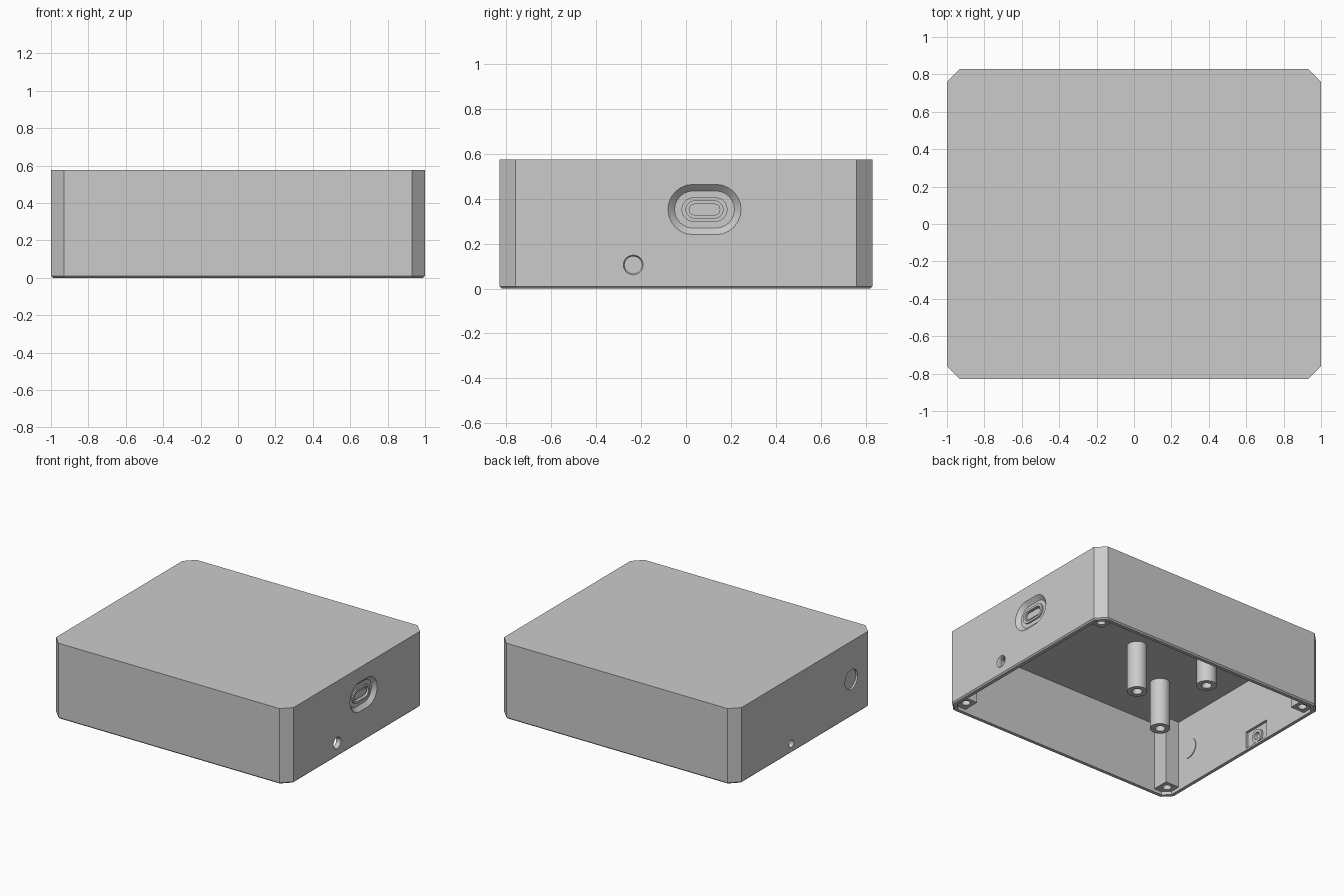
import bpy
import bmesh
from math import cos, sin, pi
from mathutils import Vector

if "Cube" in bpy.data.objects:
    bpy.data.objects.remove(bpy.data.objects["Cube"])

grey = bpy.data.materials.new("plain_grey")
grey.use_nodes = True
COLOUR = (0.6, 0.6, 0.6, 1)
grey.diffuse_color = COLOUR
grey.node_tree.nodes["Principled BSDF"].inputs["Base Color"].default_value = COLOUR

HX, HY, TOP, CORNER = 1.0, 0.83, 0.575, 0.07
WALL, CEILING = 0.035, 0.54


def loft(name, rings):
    """Skin a list of equal point rings and cap both ends."""
    bm = bmesh.new()
    loops = [[bm.verts.new(p) for p in ring] for ring in rings]
    for a, b in zip(loops, loops[1:]):
        for i in range(len(a)):
            j = (i + 1) % len(a)
            bm.faces.new((a[i], a[j], b[j], b[i]))
    bm.faces.new(loops[0])
    bm.faces.new(loops[-1])
    bmesh.ops.recalc_face_normals(bm, faces=bm.faces)
    mesh = bpy.data.meshes.new(name)
    bm.to_mesh(mesh)
    bm.free()
    mesh.materials.append(grey)
    obj = bpy.data.objects.new(name, mesh)
    bpy.context.collection.objects.link(obj)
    return obj


def outline(inset, z):
    """Rectangle with cut corners."""
    x, y, c = HX - inset, HY - inset, CORNER - 0.586 * inset
    half = [(x, c - y), (x, y - c), (x - c, y), (c - x, y)]
    return [Vector((px, py, z)) for px, py in half + [(-a, -b) for a, b in half]]


def stadium(x, y, z, half, r, steps=12):
    """Slot outline in the plane of a side wall; a circle when half equals r."""
    pts = []
    for side in (1, -1):
        for i in range(steps + 1):
            a = -pi / 2 + pi * i / steps
            pts.append(Vector((x, y + side * (half - r + r * cos(a) + 0.0005), z + side * r * sin(a))))
    return pts


def slot(name, y, z, sections):
    return loft(name, [stadium(x, y, z, half, r) for x, half, r in sections])


def disc(x, y, z, r, steps=32):
    return [Vector((x + r * cos(2 * pi * i / steps), y + r * sin(2 * pi * i / steps), z))
            for i in range(steps)]


def rod(name, x, y, r, z0, z1):
    return loft(name, [disc(x, y, z0, r), disc(x, y, z1, r)])


def box(name, x0, x1, y0, y1, z0, z1):
    return loft(name, [[Vector(p) for p in ((x, y0, z0), (x, y1, z0), (x, y1, z1), (x, y0, z1))]
                       for x in (x0, x1)])


def cut(obj, cutter):
    mod = obj.modifiers.new("cut", "BOOLEAN")
    mod.operation, mod.solver, mod.object = "DIFFERENCE", "EXACT", cutter
    bpy.context.view_layer.objects.active = obj
    bpy.ops.object.modifier_apply(modifier=mod.name)
    bpy.data.objects.remove(cutter)


# Open-bottomed shell with a small chamfer round the lower rim
shell = loft("case_shell", [outline(0.01, 0), outline(0, 0.01), outline(0, TOP)])
cut(shell, loft("cavity", [outline(WALL, -0.1), outline(WALL, CEILING)]))

# Charging port recess and pin hole in the +x wall
PY, PZ = 0.0825, 0.352
cut(shell, slot("port_recess", PY, PZ, [(1.01, 0.173, 0.1225), (0.972, 0.133, 0.083)]))
cut(shell, slot("port_opening", PY, PZ, [(0.99, 0.102, 0.054), (0.9, 0.102, 0.054)]))
cut(shell, slot("side_hole", -0.235, 0.105, [(1.01, 0.05, 0.05), (0.99, 0.038, 0.038), (0.9, 0.038, 0.038)]))

# Button opening, jack pocket and jack hole in the -x wall
BY, BZ, JY, JZ = -0.56, 0.285, 0.16, 0.07
cut(shell, slot("button_hole", BY, BZ, [(-1.1, 0.075, 0.075), (-0.9, 0.075, 0.075)]))
cut(shell, box("jack_pocket", -0.985, -0.9, JY - 0.11, JY + 0.11, 0.015, 0.145))
cut(shell, slot("jack_hole", JY, JZ, [(-1.1, 0.028, 0.028), (-0.9, 0.028, 0.028)]))

# Button plug set back in its opening
button = slot("button_plug", BY, BZ, [(-0.985, 0.075, 0.075), (-0.96, 0.075, 0.075)])

# Jack collar inside its pocket
collar = slot("jack_collar", JY, JZ, [(-0.986, 0.05, 0.05), (-0.97, 0.05, 0.05)])
cut(collar, slot("collar_bore", JY, JZ, [(-1.1, 0.028, 0.028), (-0.9, 0.028, 0.028)]))

# Port: metal sleeve, tongue and rear housing
sleeve = slot("port_sleeve", PY, PZ, [(0.983, 0.102, 0.054), (0.93, 0.102, 0.054)])
cut(sleeve, slot("sleeve_bore", PY, PZ, [(1.1, 0.082, 0.038), (0.94, 0.082, 0.038)]))
tongue = slot("port_tongue", PY, PZ, [(0.975, 0.07, 0.026), (0.93, 0.07, 0.026)])

# Screw posts filling the four corners
for sx in (1, -1):
    for sy in (1, -1):
        x0, x1, y0, y1, c = 0.85, HX - 0.02, 0.67, HY - 0.02, CORNER - 0.01
        plan = [(x0, y0), (x1, y0), (x1, y1 - c), (x1 - c, y1), (x0, y1)]
        post = loft("corner_post", [[Vector((sx * x, sy * y, z)) for x, y in plan]
                                    for z in (0.025, CEILING + 0.01)])
        cut(post, rod("screw_bore", sx * 0.905, sy * 0.725, 0.03, -0.1, 0.25))

# Hollow board standoffs hanging from the ceiling
standoffs = []
for x, y in ((-0.07, -0.05), (-0.52, -0.34), (-0.385, 0.32)):
    standoff = rod("board_standoff", x, y, 0.07, 0.18, CEILING + 0.01)
    cut(standoff, rod("standoff_bore", x, y, 0.035, 0.1, 0.4))
    standoffs.append(standoff)

# Smooth the round surfaces, keeping edges sharp
bpy.ops.object.select_all(action="DESELECT")
for obj in [shell, button, collar, sleeve, tongue] + standoffs:
    obj.select_set(True)
bpy.context.view_layer.objects.active = shell
bpy.ops.object.shade_smooth_by_angle(angle=pi / 6)
